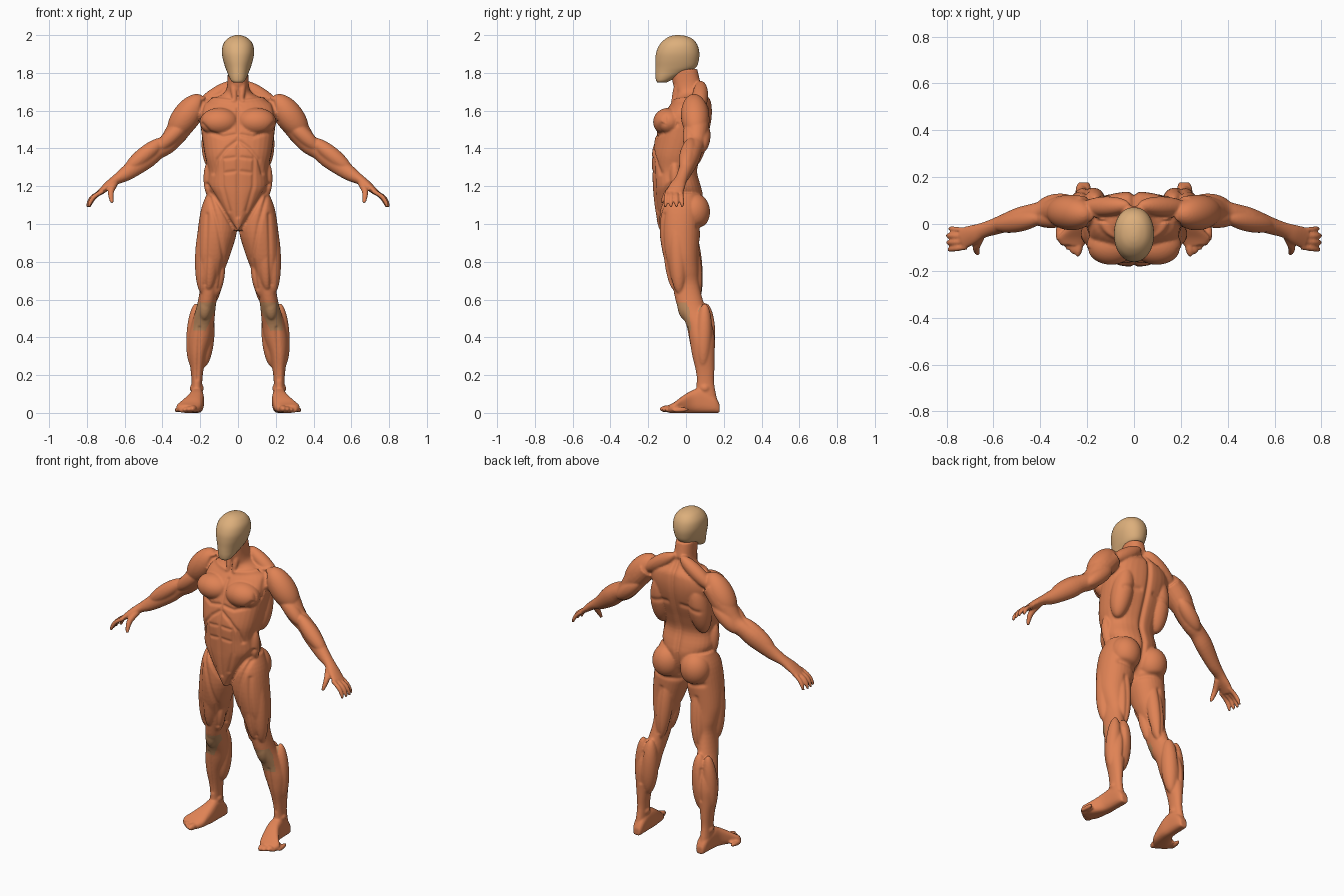
import bpy, bmesh, math
from mathutils import Vector, Matrix


def material(name, rgb):
    m = bpy.data.materials.new(name)
    m.diffuse_color = (*rgb, 1)
    return m


MUSCLE = material("muscle orange", (0.74, 0.225, 0.09))
BONE = material("bone tan", (0.72, 0.43, 0.20))
KNEE = material("knee tan", (0.50, 0.25, 0.11))


def smooth_rows(rows, n=4):
    """Catmull-Rom interpolation between rows of numbers."""
    out = []
    for i in range(len(rows) - 1):
        a, b, c, d = rows[max(i - 1, 0)], rows[i], rows[i + 1], rows[min(i + 2, len(rows) - 1)]
        for k in range(n):
            t = k / n
            out.append([q + 0.5 * t * (r - p + t * (2 * p - 5 * q + 4 * r - s + t * (3 * (q - r) + s - p)))
                        for p, q, r, s in zip(a, b, c, d)])
    return out + [list(rows[-1])]


def oval(p=2.0, n=32):
    """Unit superellipse points."""
    for i in range(n):
        c, s = math.cos(2 * math.pi * i / n), math.sin(2 * math.pi * i / n)
        yield math.copysign(abs(c) ** (2 / p), c), math.copysign(abs(s) ** (2 / p), s)


def skin(bm, rings):
    loops = [[bm.verts.new(v) for v in r] for r in rings]
    faces = [bm.faces.new(loops[0]), bm.faces.new(loops[-1])]
    for a, b in zip(loops, loops[1:]):
        for i in range(len(a)):
            j = (i + 1) % len(a)
            faces.append(bm.faces.new((a[i], a[j], b[j], b[i])))
    bmesh.ops.recalc_face_normals(bm, faces=faces)


def column(bm, rows, p=2.2, s=1):
    """Upright loft, rows of (z, x0, x1, y0, y1)."""
    skin(bm, [[Vector((s * ((x0 + x1) / 2 + u * (x1 - x0) / 2), (y0 + y1) / 2 + v * (y1 - y0) / 2, z))
               for u, v in oval(p)] for z, x0, x1, y0, y1 in smooth_rows(rows)])


def tube(bm, rows, s=1):
    """Loft along a path, rows of (x, y, z, radius across y, other radius)."""
    rows = smooth_rows(rows)
    pts = [Vector(r[:3]) for r in rows]
    rings = []
    for i, r in enumerate(rows):
        d = (pts[min(i + 1, len(pts) - 1)] - pts[max(i - 1, 0)]).normalized()
        side = (Vector((0, 1, 0)) - d * d.y).normalized()
        up = d.cross(side)
        ring = [pts[i] + side * u * r[3] + up * v * r[4] for u, v in oval(2, 20)]
        rings.append([Vector((s * q.x, q.y, q.z)) for q in ring])
    skin(bm, rings)


def ball(bm, c, r, s=1):
    m = Matrix.Translation((s * c[0], c[1], c[2])) @ Matrix.Diagonal((*r, 1))
    bmesh.ops.create_icosphere(bm, subdivisions=4, radius=1, matrix=m)


def spindle(bm, a, b, r, s=1):
    """Muscle belly stretched from a to b."""
    a, b = Vector((s * a[0], *a[1:])), Vector((s * b[0], *b[1:]))
    m = Matrix.Translation((a + b) / 2) @ (b - a).to_track_quat('Z', 'Y').to_matrix().to_4x4()
    bmesh.ops.create_icosphere(bm, subdivisions=4, radius=1,
                               matrix=m @ Matrix.Diagonal((r, r, (b - a).length / 2, 1)))


def make(name, bm, mats):
    me = bpy.data.meshes.new(name)
    bm.to_mesh(me)
    bm.free()
    for m in mats:
        me.materials.append(m)
    ob = bpy.data.objects.new(name, me)
    bpy.context.collection.objects.link(ob)
    return ob


def finish(ob):
    """Bake the modifiers into the mesh."""
    bpy.context.view_layer.update()
    me = bpy.data.meshes.new_from_object(ob.evaluated_get(bpy.context.evaluated_depsgraph_get()))
    ob.modifiers.clear()
    ob.data = me
    me.polygons.foreach_set("use_smooth", [True] * len(me.polygons))
    return me


bm = bmesh.new()
# torso and neck
TORSO = [(.965, .02, -.14, -.03), (1.02, .055, -.155, .05), (1.08, .10, -.165, .08), (1.15, .142, -.173, .09),
         (1.2, .164, -.176, .08), (1.28, .157, -.18, .06), (1.36, .175, -.182, .08), (1.44, .188, -.168, .108),
         (1.52, .198, -.145, .13), (1.58, .205, -.12, .138), (1.63, .185, -.085, .136), (1.66, .14, -.06, .128),
         (1.69, .08, -.052, .105), (1.73, .058, -.066, .082), (1.82, .054, -.085, .06)]
column(bm, [(z, -r, r, a, b) for z, r, a, b in TORSO], 2.3)

LEG = [(1.16, .03, .165, -.10, .06), (1.08, .008, .195, -.135, .08), (.96, .006, .214, -.14, .075),
       (.84, .04, .222, -.122, .068), (.76, .07, .213, -.098, .068), (.68, .097, .2, -.073, .07),
       (.57, .117, .217, -.048, .098), (.47, .127, .248, .0, .142), (.39, .14, .265, .016, .155),
       (.31, .167, .262, .03, .152), (.22, .184, .25, .05, .15), (.15, .19, .246, .056, .15), (.07, .19, .25, .045, .165)]
ARM = [(.22, .05, 1.61, .07, .06), (.29, .058, 1.535, .066, .066), (.365, .052, 1.432, .052, .053),
       (.43, .042, 1.39, .045, .05), (.49, .025, 1.345, .045, .055), (.585, -.008, 1.272, .036, .041),
       (.645, -.027, 1.235, .033, .027), (.685, -.044, 1.205, .041, .023), (.733, -.062, 1.165, .047, .015)]
FOOT = [(.178, .215, .022, .045), (.15, .216, .032, .09), (.08, .218, .036, .13), (.03, .222, .042, .118),
        (-.02, .24, .054, .088), (-.06, .26, .066, .058), (-.09, .262, .05, .042)]
# muscle bellies: start, end, radius
BELLIES = [((.02, .08, 1.75), (.23, .07, 1.60), .042), ((.12, .085, 1.6), (.14, .02, 1.29), .062),
           ((.19, .04, 1.68), (.355, .055, 1.46), .074), ((.26, .03, 1.55), (.43, .02, 1.39), .042),
           ((.25, .095, 1.53), (.41, .075, 1.38), .044), ((.39, .03, 1.45), (.60, -.01, 1.28), .044),
           ((.155, -.06, 1.33), (.15, -.05, 1.14), .03),
           ((.165, -.055, 1.06), (.188, -.035, .63), .05), ((.095, -.045, .86), (.125, -.02, .61), .04),
           ((.125, -.085, 1.14), (.155, -.06, .65), .05), ((.10, .02, 1.0), (.13, .06, .58), .047),
           ((.165, .105, .58), (.185, .105, .24), .05), ((.22, .1, .58), (.24, .09, .24), .043),
           ((.165, -.02, .64), (.18, .0, .49), .036), ((.03, -.03, 1.8), (.015, -.07, 1.63), .017)]
for s in (1, -1):
    column(bm, LEG, 2.1, s)
    tube(bm, ARM, s)
    for a, b, r in BELLIES:
        spindle(bm, a, b, r, s)
    ball(bm, (.098, -.092, 1.54), (.104, .082, .075), s)    # chest
    ball(bm, (.095, .04, 1.065), (.088, .087, .10), s)      # buttock
    ball(bm, (.218, .1, .13), (.037, .035, .03), s)         # ankle bones
    # foot and toes
    skin(bm, [[Vector((s * (cx + u * r), y, h / 2 + v * h / 2)) for u, v in oval(2.8)]
              for y, cx, r, h in smooth_rows(FOOT)])
    for i in range(5):
        t = i / 4
        x, y, r = .238 + .084 * t, -.122 + .068 * t ** 1.3, .019 - .006 * t
        spindle(bm, (x - .005, y + .07, r + .006), (x + .003, y - .018, r), r, s)
    # fingers and thumb
    for i in range(4):
        f = .011 * (0, 1, .9, .4)[i]
        tube(bm, [(.715, -.026 - .024 * i, 1.175, .012, .012), (.757 + f, -.024 - .027 * i, 1.145, .012, .012),
                  (.778 + f, -.021 - .029 * i, 1.115, .011, .011), (.787 + f, -.02 - .03 * i, 1.09, .007, .007)], s)
    tube(bm, [(.655, -.05, 1.215, .02, .02), (.672, -.092, 1.175, .017, .017),
              (.672, -.115, 1.14, .013, .013), (.667, -.128, 1.112, .008, .008)], s)

body = make("muscular_body", bm, [MUSCLE, KNEE])
mod = body.modifiers.new("fuse", 'REMESH')
mod.mode, mod.voxel_size = 'VOXEL', 0.006
mod = body.modifiers.new("soften", 'SMOOTH')
mod.factor, mod.iterations = 0.5, 3
me = finish(body)

# muscle borders: facing (-1 front, 1 back), depth, width, path of (|x|, z)
GROOVES = [(-1, .008, .010, [(0, 1.61), (0, 1.04)]),
           (-1, .007, .010, [(.01, 1.475), (.08, 1.462), (.15, 1.485), (.19, 1.53)]),
           (-1, .008, .010, [(0, 1.445), (.06, 1.40), (.11, 1.34), (.13, 1.27)]),
           (-1, .005, .009, [(0, 1.355), (.08, 1.345)]), (-1, .005, .009, [(0, 1.28), (.08, 1.27)]),
           (-1, .005, .010, [(.085, 1.36), (.08, 1.2), (.045, 1.07)]),
           (-1, .009, .009, [(.165, 1.21), (.11, 1.12), (.05, 1.02), (.01, .96)]),
           (-1, .007, .011, [(.15, 1.14), (.11, 1.0), (.075, .82), (.10, .66)]),
           (-1, .006, .010, [(.165, 1.05), (.17, .8), (.175, .68)]),
           (-1, .006, .009, [(.205, .45), (.215, .18)]),
           (-1, -.008, .010, [(.03, 1.65), (.18, 1.665)]),
           (-1, .007, .010, [(.185, 1.65), (.205, 1.54)]),
           (1, .014, .014, [(0, 1.72), (0, 1.16)]), (1, .014, .012, [(0, 1.15), (0, .98)]),
           (1, .007, .014, [(.02, .965), (.16, .985)]), (1, .006, .014, [(.05, 1.47), (.16, 1.45)]),
           (1, .006, .012, [(.12, .9), (.13, .62)]), (1, .006, .010, [(.2, .5), (.205, .32)])]
SEGMENTS = [(f, d, w, Vector(a), Vector(b)) for f, d, w, path in GROOVES for a, b in zip(path, path[1:])]
moves = []
for v in me.vertices:
    p, push = Vector((abs(v.co.x), v.co.z)), {}
    if p.x < .26:
        for f, d, w, a, b in SEGMENTS:
            if v.normal.y * f < .15:
                continue
            ab = b - a
            t = min(max((p - a).dot(ab) / ab.length_squared, 0), 1)
            dist = (p - a - ab * t).length
            if dist < 3 * w:
                g = d * math.exp(-(dist / w) ** 2)
                push[g > 0] = max(push.get(g > 0, 0), g, key=abs)
    moves.append(v.co - v.normal * sum(push.values()))
for v, co in zip(me.vertices, moves):
    v.co = co
    v.co.z = max(co.z, 0)
# kneecap patches by position and direction
for f in me.polygons:
    x, z = abs(f.center.x), f.center.z
    if .435 < z < .585 and f.normal.y < -.15 and abs(x - .162 - (.58 - z) * .3) < .058 - (.58 - z) * .17:
        f.material_index = 1

# smooth featureless head
bm = bmesh.new()
HEAD = [(1.748, .022, -.15, -.105), (1.758, .036, -.158, -.085), (1.78, .048, -.162, -.04), (1.805, .058, -.163, .015),
        (1.83, .068, -.163, .055), (1.87, .080, -.163, .069), (1.91, .086, -.158, .071), (1.95, .080, -.14, .06),
        (1.98, .058, -.11, .035), (1.995, .03, -.08, .0), (2.0, .008, -.053, -.035)]
column(bm, [(z, -r, r, a, b) for z, r, a, b in HEAD], 2.15)
head = make("head", bm, [BONE])
mod = head.modifiers.new("round", 'SUBSURF')
mod.levels = 1
finish(head)
